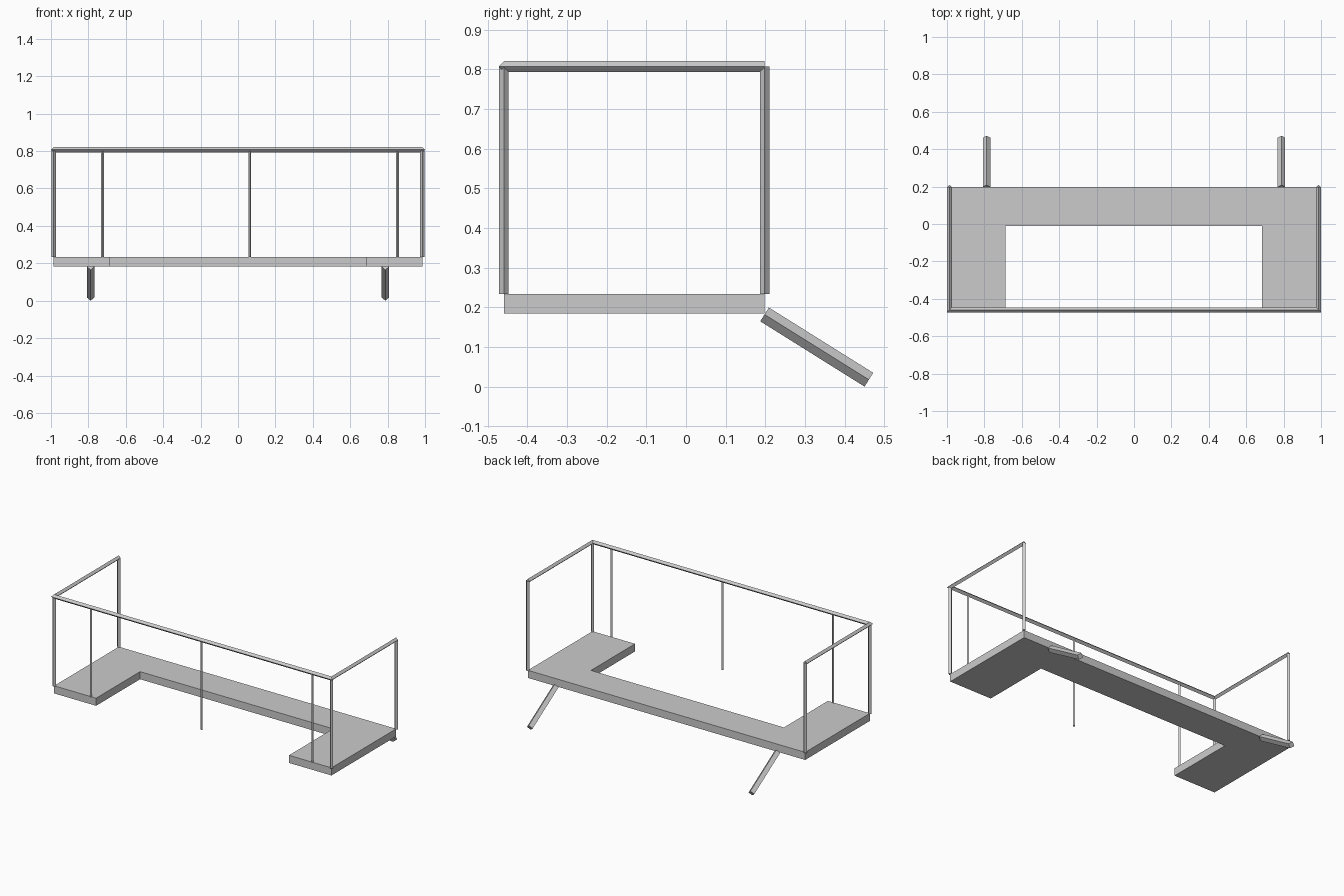
import bpy, bmesh
from mathutils import Vector

if "Cube" in bpy.data.objects:
    bpy.data.objects.remove(bpy.data.objects["Cube"])


def finish(bm, name):
    bmesh.ops.recalc_face_normals(bm, faces=bm.faces[:])
    mesh = bpy.data.meshes.new(name)
    bm.to_mesh(mesh)
    bm.free()
    obj = bpy.data.objects.new(name, mesh)
    bpy.context.collection.objects.link(obj)
    return obj


def bar(name, points, r):
    """Diamond-section bar swept along a path with mitred corners."""
    pts = [Vector(p) for p in points]
    dirs = [(b - a).normalized() for a, b in zip(pts, pts[1:])]
    bm = bmesh.new()
    rings = []
    for i, p in enumerate(pts):
        d0, d1 = dirs[max(i - 1, 0)], dirs[min(i, len(dirs) - 1)]
        t = (d0 + d1).normalized()
        ref = Vector((0, 1, 0)) if abs(t.z) > 0.9 else Vector((0, 0, 1))
        side = t.cross(ref).normalized()
        up = side.cross(t) * r
        side *= r / t.dot(d0)
        rings.append([bm.verts.new(p + o) for o in (side, up, -side, -up)])
    for a, b in zip(rings, rings[1:]):
        for k in range(4):
            n = (k + 1) % 4
            bm.faces.new((a[k], a[n], b[n], b[k]))
    bm.faces.new(rings[0])
    bm.faces.new(rings[-1])
    return finish(bm, name)


X, FRONT, BACK = 0.986, -0.459, 0.198
DECK_LOW, DECK_TOP, RAIL_Z = 0.184, 0.233, 0.807

# U-shaped deck
bm = bmesh.new()
outline = [(-X, FRONT), (-0.688, FRONT), (-0.688, -0.012), (0.684, -0.012),
           (0.684, FRONT), (X, FRONT), (X, BACK), (-X, BACK)]
face = bm.faces.new([bm.verts.new((x, y, DECK_LOW)) for x, y in outline])
ext = bmesh.ops.extrude_face_region(bm, geom=[face], use_keep_orig=True)
bmesh.ops.translate(bm, vec=(0, 0, DECK_TOP - DECK_LOW),
                    verts=[v for v in ext["geom"] if isinstance(v, bmesh.types.BMVert)])
finish(bm, "deck")

# Handrail around three sides
bar("handrail", [(-X, BACK, RAIL_Z), (-X, FRONT, RAIL_Z),
                 (X, FRONT, RAIL_Z), (X, BACK, RAIL_Z)], 0.0135)

# Corner posts and sloping legs on both sides
for s, label in ((-1, "left"), (1, "right")):
    for y, where in ((FRONT, "front"), (BACK, "back")):
        bar(f"{where}_post_{label}", [(s * X, y, DECK_TOP), (s * X, y, RAIL_Z)], 0.012)
    bar(f"support_leg_{label}", [(s * 0.788, 0.198, 0.182), (s * 0.788, 0.461, 0.0175)], 0.0205)

# Thin front balusters
for i, x in enumerate((-0.725, 0.063, 0.852)):
    bar(f"baluster_{i + 1}", [(x, FRONT, DECK_TOP), (x, FRONT, RAIL_Z)], 0.0075)
